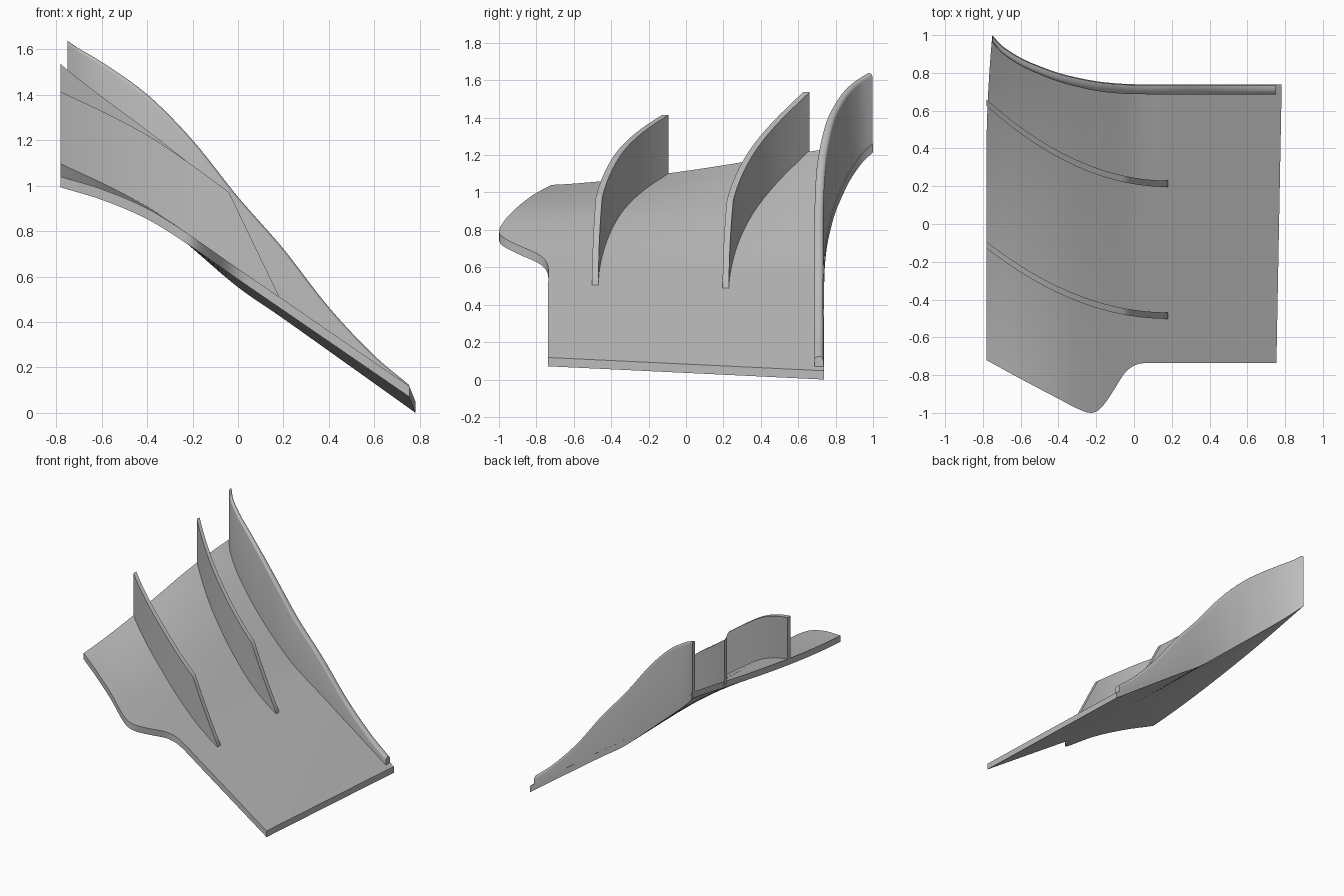
import bpy
import bmesh
import math

cube = bpy.data.objects.get("Cube")
if cube:
    bpy.data.objects.remove(cube, do_unlink=True)

grey = bpy.data.materials.new("plain_grey")
grey.use_nodes = True
grey.diffuse_color = (0.5, 0.5, 0.5, 1)
grey.node_tree.nodes["Principled BSDF"].inputs["Base Color"].default_value = grey.diffuse_color


def curve(points):
    """Smooth function of x through the given points."""
    xs, ys = zip(*points)
    n = len(xs)

    def slope(i):
        a, b = max(i - 1, 0), min(i + 1, n - 1)
        return (ys[b] - ys[a]) / (xs[b] - xs[a])

    def value(x):
        i = 0
        while i < n - 2 and x > xs[i + 1]:
            i += 1
        h = xs[i + 1] - xs[i]
        t = min(max((x - xs[i]) / h, 0), 1)
        return ((1 + 2 * t) * (1 - t) ** 2 * ys[i] + t * (1 - t) ** 2 * h * slope(i)
                + t * t * (3 - 2 * t) * ys[i + 1] + t * t * (t - 1) * h * slope(i + 1))
    return value


def steps(a, b, n):
    return [a + (b - a) * i / n for i in range(n + 1)]


def loft(name, rings):
    """Skin closed rings; each end is capped by pairing opposite ring points."""
    bm = bmesh.new()
    loops = [[bm.verts.new(p) for p in ring] for ring in rings]
    n = len(loops[0])
    for a, b in zip(loops, loops[1:]):
        for i in range(n):
            j = (i + 1) % n
            bm.faces.new((a[i], a[j], b[j], b[i]))
    for loop in (loops[0], loops[-1]):
        for i in range(n // 2 - 1):
            bm.faces.new((loop[i], loop[i + 1], loop[n - 2 - i], loop[n - 1 - i]))
    bmesh.ops.recalc_face_normals(bm, faces=bm.faces)
    mesh = bpy.data.meshes.new(name)
    bm.to_mesh(mesh)
    bm.free()
    mesh.materials.append(grey)
    obj = bpy.data.objects.new(name, mesh)
    bpy.context.collection.objects.link(obj)
    bpy.ops.object.select_all(action='DESELECT')
    obj.select_set(True)
    bpy.context.view_layer.objects.active = obj
    bpy.ops.object.shade_smooth_by_angle(angle=math.radians(30))
    return obj


# Plate outline and the height profiles of its front and back
front_y = curve([(-.782, -.72), (-.6, -.82), (-.4, -.925), (-.3, -.977), (-.23, -1), (-.18, -.98),
                 (-.12, -.9), (-.05, -.79), (0, -.75), (.05, -.737), (.2, -.737), (.79, -.737)])
back_y = curve([(-.75, 1), (-.7, .945), (-.6, .88), (-.5, .836), (-.4, .80), (-.3, .775),
                (-.2, .756), (-.1, .745), (0, .74), (.2, .738), (.79, .738)])
front_z = curve([(-.782, 1.04), (-.6, .985), (-.4, .9), (-.23, .795), (0, .635), (.2, .498), (.79, .093)])
back_z = curve([(-.782, 1.29), (-.6, 1.13), (-.4, .95), (-.2, .77), (0, .594), (.2, .455), (.79, .032)])


def surface(x, y):
    t = max(0, (y + .74) / 1.74) ** (1 + .4 * max(0, -x / .78))
    return front_z(x) * (1 - t) + back_z(x) * t


# Curved plate with a front tongue
rings = []
for u in steps(-.782, .754, 72):
    left = max(0, 1 - (u + .782) / .25)
    right = max(0, (u - .3) / .454)
    end_y = back_y(u + .032 * left + .028 * right)
    top = []
    for s in steps(0, 1, 24):
        x = u + .032 * left * max(0, (s - .6) / .4) ** 2 + .028 * right * s
        y = front_y(u) * (1 - s) + end_y * s
        top.append((x, y, surface(x, y)))
    rings.append(top + [(x, y, z - .047) for x, y, z in reversed(top)])
loft("curved_plate", rings)

# Two sweeping square-edged fins
for name, y0, sweep in (("front_fin", -.485, .375), ("middle_fin", .213, .43)):
    rings = []
    for x in steps(-.782, -.04, 28) + steps(-.04, .18, 8)[1:]:
        y = y0 + sweep * ((.18 - x) / .962) ** 2
        z = surface(x, y)
        high = z + .305 * min(1, (.18 - x) / .22) + .01
        h = .017
        rings.append([(x, y - h, z - .03), (x, y - h, high), (x, y + h, high), (x, y + h, z - .03)])
    loft(name, rings)

# Tall round-topped fin along the back edge
height = curve([(-.75, .38), (-.6, .43), (-.4, .46), (-.2, .43), (0, .35), (.2, .26),
                (.4, .145), (.6, .075), (.752, .055)])
rings = []
for x in steps(-.75, .752, 60):
    half = .017 + .007 * min(1, (x + .75) / .6)
    y = back_y(x) - half - .004
    z = surface(x, y)
    high = z + height(x) - half
    arch = [(x, y - half * math.cos(a), high + half * math.sin(a)) for a in steps(0, math.pi, 9)]
    rings.append([(x, y - half, z - .03)] + arch + [(x, y + half, z - .03)])
loft("back_fin", rings)
